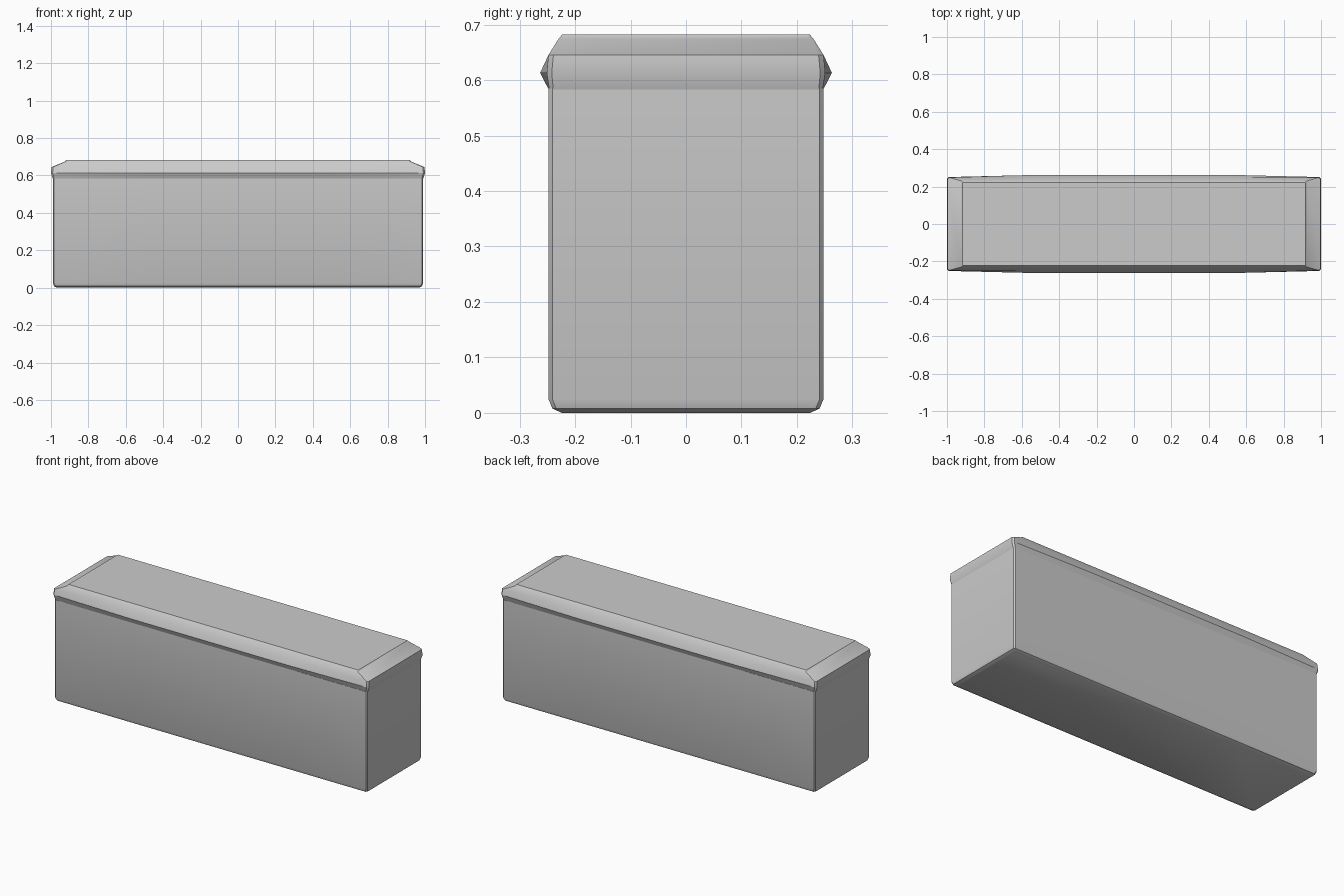
import bpy, bmesh

if "Cube" in bpy.data.objects:
    bpy.data.objects.remove(bpy.data.objects["Cube"])


def ring(hx, hy, c, z, bulge=0.0):
    """Chamfered rectangle; long sides bow out by `bulge` in the middle."""
    quarter = [(hx, hy - c), (hx - c, hy), (0.5, hy + bulge)]
    pts = quarter + [(-x, y) for x, y in reversed(quarter)]
    pts += [(-x, -y) for x, y in pts]
    return [(x, y, z) for x, y in pts]


def loft(name, rings):
    bm = bmesh.new()
    loops = [[bm.verts.new(p) for p in r] for r in rings]
    n = len(loops[0])
    for a, b in zip(loops, loops[1:]):
        for i in range(n):
            j = (i + 1) % n
            bm.faces.new((a[i], a[j], b[j], b[i]))
    bm.faces.new(loops[0][::-1])
    bm.faces.new(loops[-1])
    bmesh.ops.recalc_face_normals(bm, faces=bm.faces)
    mesh = bpy.data.meshes.new(name)
    bm.to_mesh(mesh)
    bm.free()
    obj = bpy.data.objects.new(name, mesh)
    bpy.context.collection.objects.link(obj)
    bpy.ops.object.select_all(action='DESELECT')
    obj.select_set(True)
    bpy.context.view_layer.objects.active = obj
    bpy.ops.object.shade_smooth_by_angle(angle=0.5)
    return obj


# Box body with chamfered corners and base
loft("box_body", [
    ring(0.968, 0.224, 0.007, 0.0),
    ring(0.984, 0.241, 0.007, 0.008),
    ring(0.990, 0.248, 0.007, 0.025),
    ring(0.990, 0.248, 0.007, 0.585),
])

# Lid with bowed rim and sloped shoulders
loft("lid", [
    ring(0.989, 0.246, 0.007, 0.580),
    ring(1.000, 0.251, 0.009, 0.613, 0.012),
    ring(0.997, 0.248, 0.009, 0.645),
    ring(0.926, 0.230, 0.004, 0.674),
    ring(0.918, 0.223, 0.003, 0.682),
])
